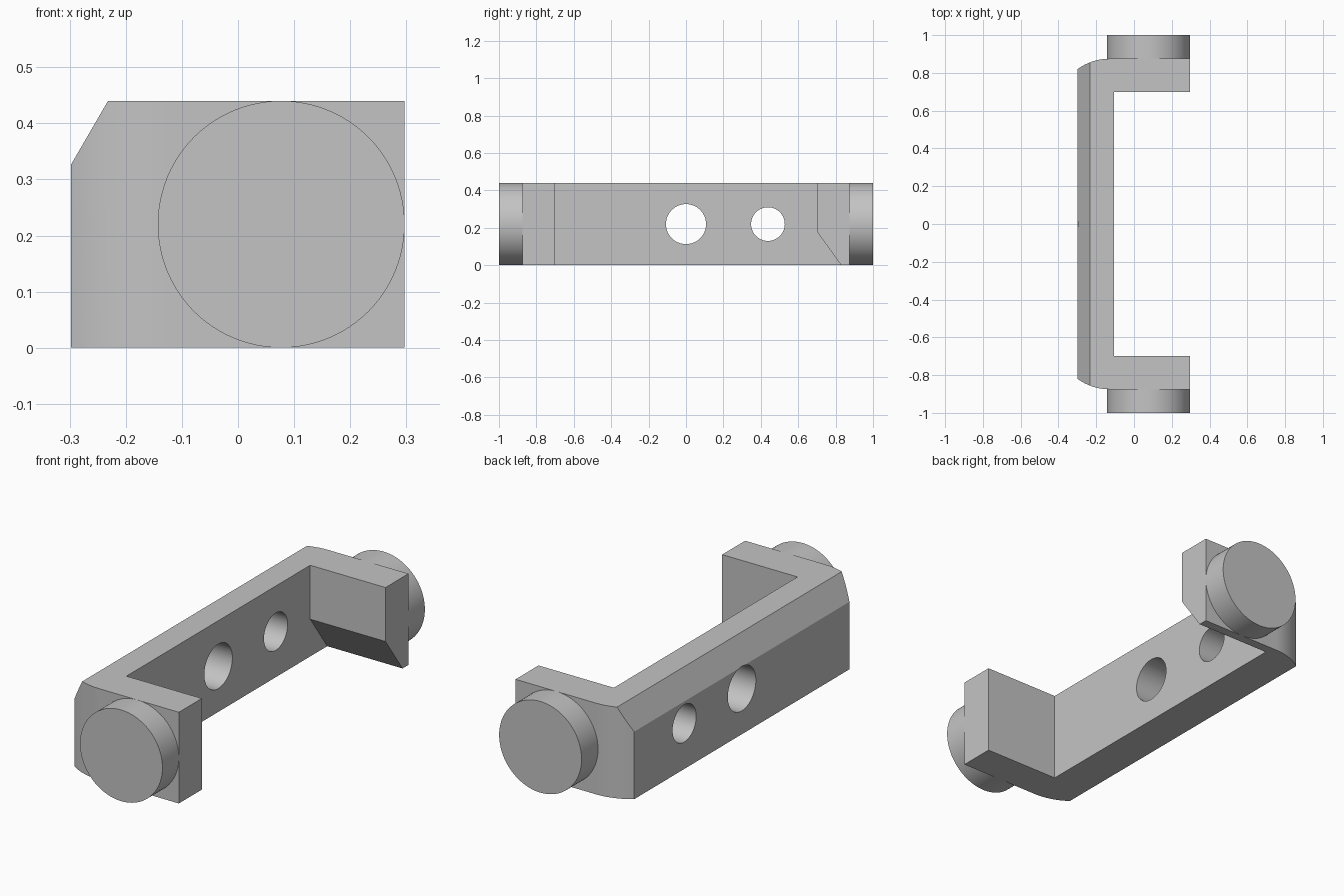
import bpy, bmesh, math
from mathutils import Matrix, Vector

cube = bpy.data.objects.get("Cube")
if cube:
    bpy.data.objects.remove(cube, do_unlink=True)

HEIGHT = 0.44
MID = HEIGHT / 2

grey = bpy.data.materials.new("plain_grey")
grey.use_nodes = True
colour = (0.55, 0.55, 0.55, 1)
grey.diffuse_color = colour
grey.node_tree.nodes["Principled BSDF"].inputs["Base Color"].default_value = colour


def finish(name, bm):
    bmesh.ops.recalc_face_normals(bm, faces=bm.faces)
    mesh = bpy.data.meshes.new(name)
    bm.to_mesh(mesh)
    bm.free()
    obj = bpy.data.objects.new(name, mesh)
    bpy.context.collection.objects.link(obj)
    mesh.materials.append(grey)
    return obj


def prism(name, points, direction):
    """Extrude a closed outline along a direction."""
    bm = bmesh.new()
    face = bm.faces.new([bm.verts.new(p) for p in points])
    new = bmesh.ops.extrude_face_region(bm, geom=[face])["geom"]
    verts = [v for v in new if isinstance(v, bmesh.types.BMVert)]
    bmesh.ops.translate(bm, verts=verts, vec=Vector(direction))
    return finish(name, bm)


def cylinder(name, radius, depth, centre, axis):
    bm = bmesh.new()
    turn = Matrix.Rotation(math.pi / 2, 4, axis)
    bmesh.ops.create_cone(bm, cap_ends=True, segments=96, radius1=radius,
                          radius2=radius, depth=depth,
                          matrix=Matrix.Translation(centre) @ turn)
    return finish(name, bm)


def smooth(obj):
    bpy.ops.object.select_all(action='DESELECT')
    obj.select_set(True)
    bpy.context.view_layer.objects.active = obj
    bpy.ops.object.shade_smooth_by_angle(angle=math.radians(15))


def cut(target, cutter):
    mod = target.modifiers.new("cut", 'BOOLEAN')
    mod.operation = 'DIFFERENCE'
    mod.solver = 'EXACT'
    mod.object = cutter
    bpy.context.view_layer.objects.active = target
    bpy.ops.object.modifier_apply(modifier=mod.name)
    bpy.data.objects.remove(cutter, do_unlink=True)


# C-shaped bracket, with gently rounded outer corners
ARC_X, OUT_Y, BACK_X = -0.13, 0.875, -0.298
radius = 0.285
sweep = math.asin((ARC_X - BACK_X) / radius)
half = [(-0.105, 0.70), (0.297, 0.70), (0.297, OUT_Y)]
for i in range(9):
    a = sweep * i / 8
    half.append((ARC_X - radius * math.sin(a), OUT_Y - radius * (1 - math.cos(a))))
outline = half + [(x, -y) for x, y in reversed(half)]
bracket = prism("bracket", [(x, y, 0) for x, y in outline], (0, 0, HEIGHT))

# Sloped upper edge along the spine
cut(bracket, prism("spine_bevel_cutter",
                   [(-0.332, -1, 0.267), (-0.198, -1, 0.498), (-0.5, -1, 0.6)],
                   (0, 2, 0)))

# Sloped lower inside of the rear arm
cut(bracket, prism("arm_bevel_cutter",
                   [(-0.105, 0.60, 0.18), (-0.105, 0.70, 0.18),
                    (-0.105, 0.83, 0), (-0.105, 0.866, -0.05), (-0.105, 0.60, -0.05)],
                   (0.6, 0, 0)))

# Two bolt holes through the spine
for y, r in ((0, 0.107), (0.438, 0.09)):
    cut(bracket, cylinder("hole_cutter", r, 0.6, (-0.2, y, MID), 'Y'))
smooth(bracket)

# Round pads on the outer ends
for name, side in (("front_pad", -1), ("rear_pad", 1)):
    smooth(cylinder(name, MID, 0.127, (0.077, side * 0.9365, MID), 'X'))
